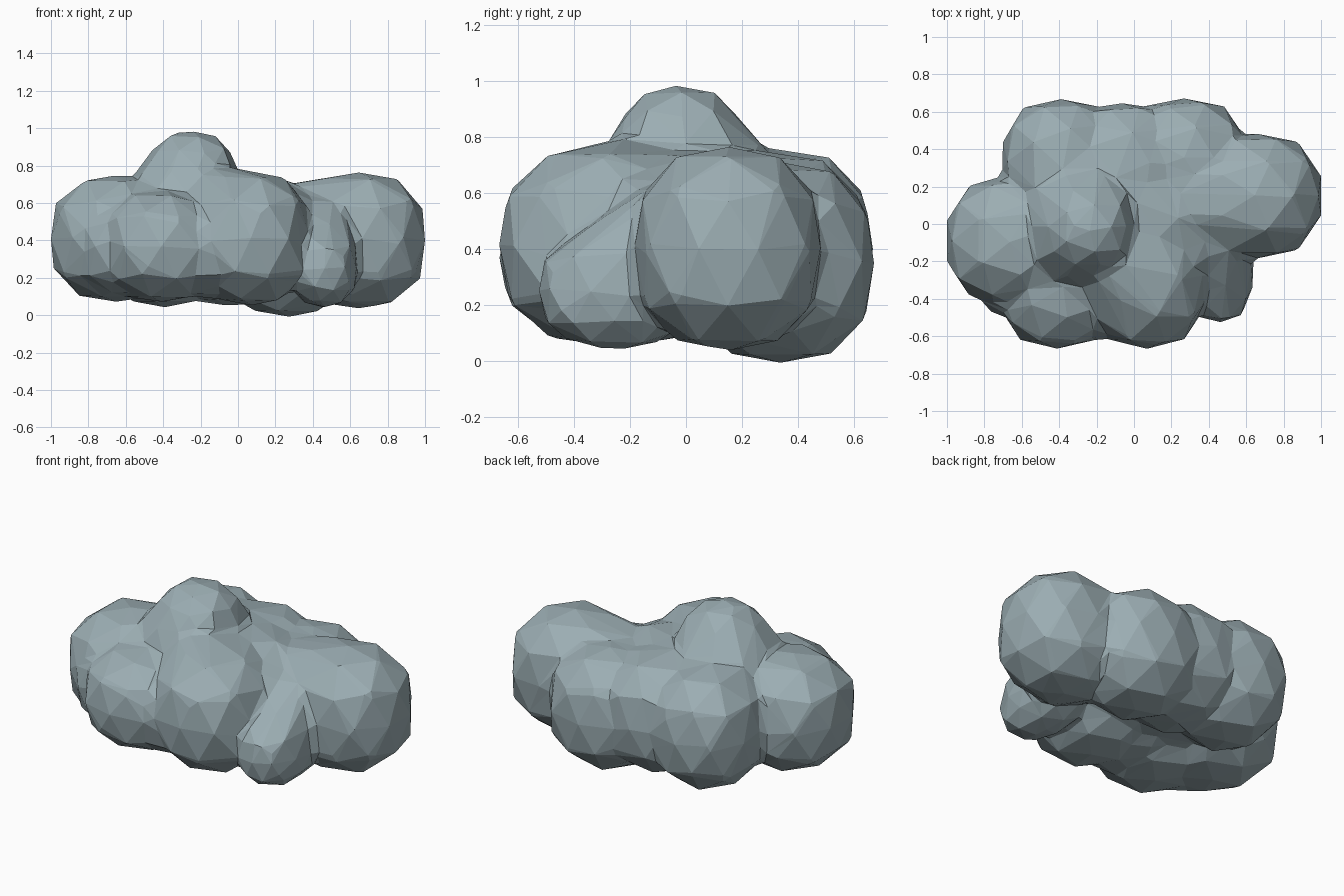
import bpy, bmesh
from mathutils import Vector

cube = bpy.data.objects.get("Cube")
if cube:
    bpy.data.objects.remove(cube, do_unlink=True)

stone = bpy.data.materials.new("blue_grey")
stone.use_nodes = True
colour = (0.33, 0.42, 0.45, 1)
stone.diffuse_color = colour
stone.node_tree.nodes["Principled BSDF"].inputs["Base Color"].default_value = colour

# Each mass is the hull of one or more rounded lobes: centre, radii
masses = {
    "left_end": [((0.65, 0.15, 0.40), (0.36, 0.335, 0.365)),
                 ((0.32, 0.14, 0.44), (0.22, 0.28, 0.27))],
    "right_end": [((-0.65, -0.09, 0.41), (0.36, 0.345, 0.34))],
    "right_shoulder": [((-0.58, -0.22, 0.37), (0.30, 0.29, 0.28))],
    "front_right": [((-0.41, -0.30, 0.37), (0.32, 0.37, 0.30))],
    "front_middle": [((0.07, -0.28, 0.41), (0.32, 0.39, 0.36)),
                     ((-0.10, -0.20, 0.55), (0.20, 0.20, 0.25))],
    "front_web": [((-0.17, -0.27, 0.36), (0.25, 0.35, 0.27))],
    "front_left": [((0.46, -0.25, 0.25), (0.18, 0.28, 0.21)),
                   ((0.42, -0.08, 0.48), (0.17, 0.15, 0.15))],
    "back_right": [((-0.39, 0.33, 0.40), (0.32, 0.34, 0.36))],
    "back_left": [((0.27, 0.34, 0.35), (0.34, 0.335, 0.36))],
    "back_web": [((-0.06, 0.30, 0.40), (0.34, 0.35, 0.35))],
    "core": [((-0.10, 0.03, 0.45), (0.60, 0.42, 0.31))],
    "crown": [((-0.25, -0.02, 0.76), (0.23, 0.22, 0.225)),
              ((-0.28, 0.0, 0.66), (0.31, 0.33, 0.15))],
}


def add_lobe(bm, centre, radii):
    """Slightly boxy ball."""
    ball = bmesh.ops.create_icosphere(bm, subdivisions=2, radius=1)["verts"]
    for v in ball:
        d = v.co.normalized()
        fuller = 1 / sum(abs(c) ** 2.6 for c in d) ** (1 / 2.6)
        v.co = Vector(centre) + Vector(c * r * fuller for c, r in zip(d, radii))


def add_mass(bm, lobes):
    """Closed convex hull around the lobes."""
    points = bmesh.new()
    for centre, radii in lobes:
        add_lobe(points, centre, radii)
    corners = [v.co.copy() for v in points.verts]
    points.free()
    verts = [bm.verts.new(c) for c in corners]
    hull = bmesh.ops.convex_hull(bm, input=verts)
    inside = [e for e in hull["geom_interior"] if isinstance(e, bmesh.types.BMVert)]
    bmesh.ops.delete(bm, geom=inside, context="VERTS")


bm = bmesh.new()
for lobes in masses.values():
    add_mass(bm, lobes)
bmesh.ops.recalc_face_normals(bm, faces=bm.faces)
mesh = bpy.data.meshes.new("boulder")
bm.to_mesh(mesh)
bm.free()
mesh.materials.append(stone)
boulder = bpy.data.objects.new("boulder", mesh)
bpy.context.collection.objects.link(boulder)

# Fuse the masses into one skin, round the creases, then coarsen to flat facets
fuse = boulder.modifiers.new("fuse", "REMESH")
fuse.mode = "VOXEL"
fuse.voxel_size = 0.025
soften = boulder.modifiers.new("soften", "SMOOTH")
soften.factor = 0.5
soften.iterations = 10
facet = boulder.modifiers.new("facet", "DECIMATE")
facet.ratio = 0.025
